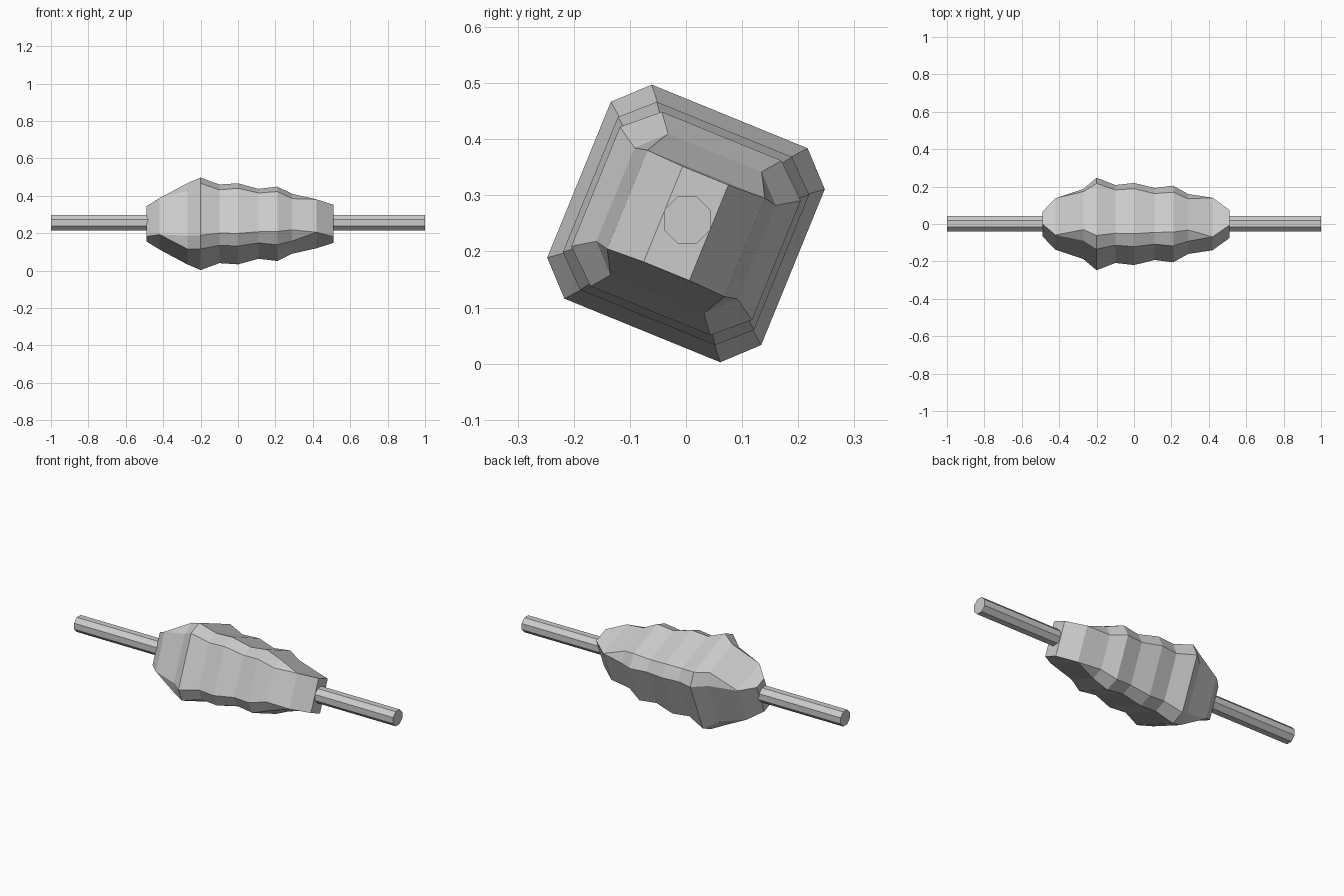
import bpy, bmesh, math
from mathutils import Matrix

cube = bpy.data.objects.get("Cube")
if cube:
    bpy.data.objects.remove(cube, do_unlink=True)

# One plain grey
grey = bpy.data.materials.new("light grey")
grey.use_nodes = True
colour = (0.6, 0.6, 0.6, 1)
grey.diffuse_color = colour
grey.node_tree.nodes["Principled BSDF"].inputs["Base Color"].default_value = colour


def add_object(name, bm):
    bmesh.ops.recalc_face_normals(bm, faces=bm.faces)
    mesh = bpy.data.meshes.new(name)
    bm.to_mesh(mesh)
    bm.free()
    mesh.materials.append(grey)
    ob = bpy.data.objects.new(name, mesh)
    bpy.context.collection.objects.link(ob)
    return ob


def chamfered_ring(bm, x, u, v, bu, bv):
    """Rectangle of half-sizes u, v whose flats reach only to bu, bv."""
    pts = [(u, -bv), (u, bv), (bu, v), (-bu, v),
           (-u, bv), (-u, -bv), (-bu, -v), (bu, -v)]
    return [bm.verts.new((x, a, b)) for a, b in pts]


# Lumpy body: sections along x (x, half-sizes, chamfer limits)
sections = [
    (-0.49, 0.035, 0.087, 0.035, 0.087),
    (-0.42, 0.106, 0.105, 0.106, 0.105),
    (-0.27, 0.150, 0.190, 0.110, 0.130),
    (-0.20, 0.206, 0.206, 0.150, 0.150),
    (-0.10, 0.174, 0.176, 0.125, 0.125),
    (0.00, 0.184, 0.181, 0.130, 0.130),
    (0.11, 0.162, 0.156, 0.112, 0.112),
    (0.21, 0.174, 0.168, 0.115, 0.115),
    (0.29, 0.136, 0.136, 0.090, 0.090),
    (0.42, 0.113, 0.095, 0.113, 0.095),
    (0.51, 0.044, 0.092, 0.044, 0.092),
]
bm = bmesh.new()
rings = [chamfered_ring(bm, *s) for s in sections]
for r, s in zip(rings, rings[1:]):
    for i in range(8):
        j = (i + 1) % 8
        bm.faces.new((r[i], r[j], s[j], s[i]))
bm.faces.new(rings[0])
bm.faces.new(rings[-1])
bmesh.ops.remove_doubles(bm, verts=bm.verts, dist=0.0005)
bmesh.ops.transform(bm, verts=bm.verts,
                    matrix=Matrix.Rotation(math.radians(-22.2), 4, "X"))
body = add_object("body", bm)
body.location.z = 0.25

# Octagonal rod through the body
bm = bmesh.new()
turn = Matrix.Rotation(math.pi / 2, 4, "Y") @ Matrix.Rotation(math.pi / 8, 4, "Z")
bmesh.ops.create_cone(bm, cap_ends=True, segments=8, radius1=0.045,
                      radius2=0.045, depth=2, matrix=turn)
rod = add_object("rod", bm)
rod.location = (0, 0.002, 0.256)
